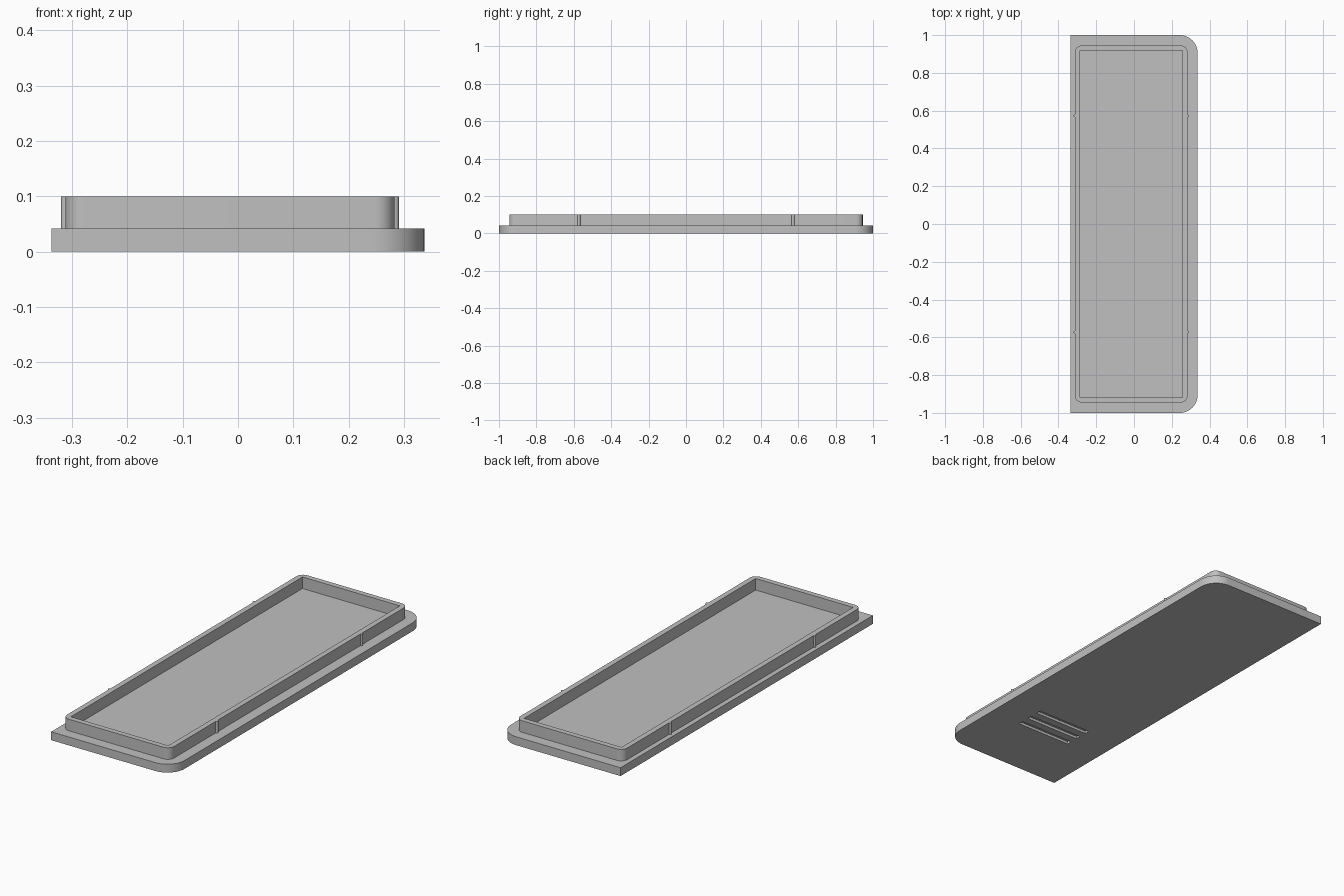
import bpy
import bmesh
from math import cos, sin, radians

cube = bpy.data.objects.get("Cube")
if cube:
    bpy.data.objects.remove(cube, do_unlink=True)

grey = bpy.data.materials.new("plain grey")
grey.use_nodes = True
grey.diffuse_color = (0.53, 0.53, 0.53, 1)
grey.node_tree.nodes["Principled BSDF"].inputs["Base Color"].default_value = grey.diffuse_color


def arc(cx, cy, r, start, end, steps):
    angles = [radians(start + (end - start) * i / steps) for i in range(steps + 1)]
    return [(cx + r * cos(a), cy + r * sin(a)) for a in angles]


def box(x0, x1, y0, y1):
    return [(x0, y0), (x1, y0), (x1, y1), (x0, y1)]


def prism(name, outlines, z0, z1):
    """Extrude closed counter-clockwise outlines from z0 to z1."""
    bm = bmesh.new()
    for outline in outlines:
        low = [bm.verts.new((x, y, z0)) for x, y in outline]
        high = [bm.verts.new((x, y, z1)) for x, y in outline]
        bm.faces.new(low[::-1])
        bm.faces.new(high)
        for i in range(len(low)):
            j = (i + 1) % len(low)
            bm.faces.new((low[i], low[j], high[j], high[i]))
    mesh = bpy.data.meshes.new(name)
    bm.to_mesh(mesh)
    bm.free()
    mesh.materials.append(grey)
    obj = bpy.data.objects.new(name, mesh)
    bpy.context.collection.objects.link(obj)
    return obj


def cut(obj, cutter):
    mod = obj.modifiers.new("cut", "BOOLEAN")
    mod.operation = "DIFFERENCE"
    mod.solver = "EXACT"
    mod.object = cutter
    select(obj)
    bpy.ops.object.modifier_apply(modifier=mod.name)
    bpy.data.objects.remove(cutter, do_unlink=True)


def select(obj):
    bpy.ops.object.select_all(action="DESELECT")
    obj.select_set(True)
    bpy.context.view_layer.objects.active = obj


# Base plate: square corners on one long side, rounded on the other
W, PLATE_TOP, R = 0.337, 0.042, 0.095
plate = prism("base_plate", [
    [(-W, -1)] + arc(W - R, R - 1, R, -90, 0, 12)
    + arc(W - R, 1 - R, R, 0, 90, 12) + [(-W, 1)]], 0, PLATE_TOP)

# Three grip slots in the underside
slots = [box(-0.145, 0.16, y - 0.013, y + 0.013) for y in (-0.658, -0.592, -0.526)]
cut(plate, prism("slot_cutter", slots, -0.05, 0.013))

# Raised rim with small vertical snap ribs on its long sides
L, RT, D, r = -0.312, 0.283, 0.945, 0.035
RIB, RIB_Y = 0.008, 0.573
rim = prism("raised_rim", [
    arc(L + r, r - D, r, 180, 270, 8)
    + arc(RT - r, r - D, r, 270, 360, 8)
    + arc(RT, -RIB_Y, RIB, -90, 90, 8)
    + arc(RT, RIB_Y, RIB, -90, 90, 8)
    + arc(RT - r, D - r, r, 0, 90, 8)
    + arc(L + r, D - r, r, 90, 180, 8)
    + arc(L, RIB_Y, RIB, 90, 270, 8)
    + arc(L, -RIB_Y, RIB, 90, 270, 8)], PLATE_TOP - 0.01, 0.1)
WALL = 0.027
cut(rim, prism("rim_cutter", [box(L + WALL, RT - WALL, WALL - D, D - WALL)], 0, 0.2))

for part in (plate, rim):
    select(part)
    bpy.ops.object.shade_smooth_by_angle(angle=radians(30))
